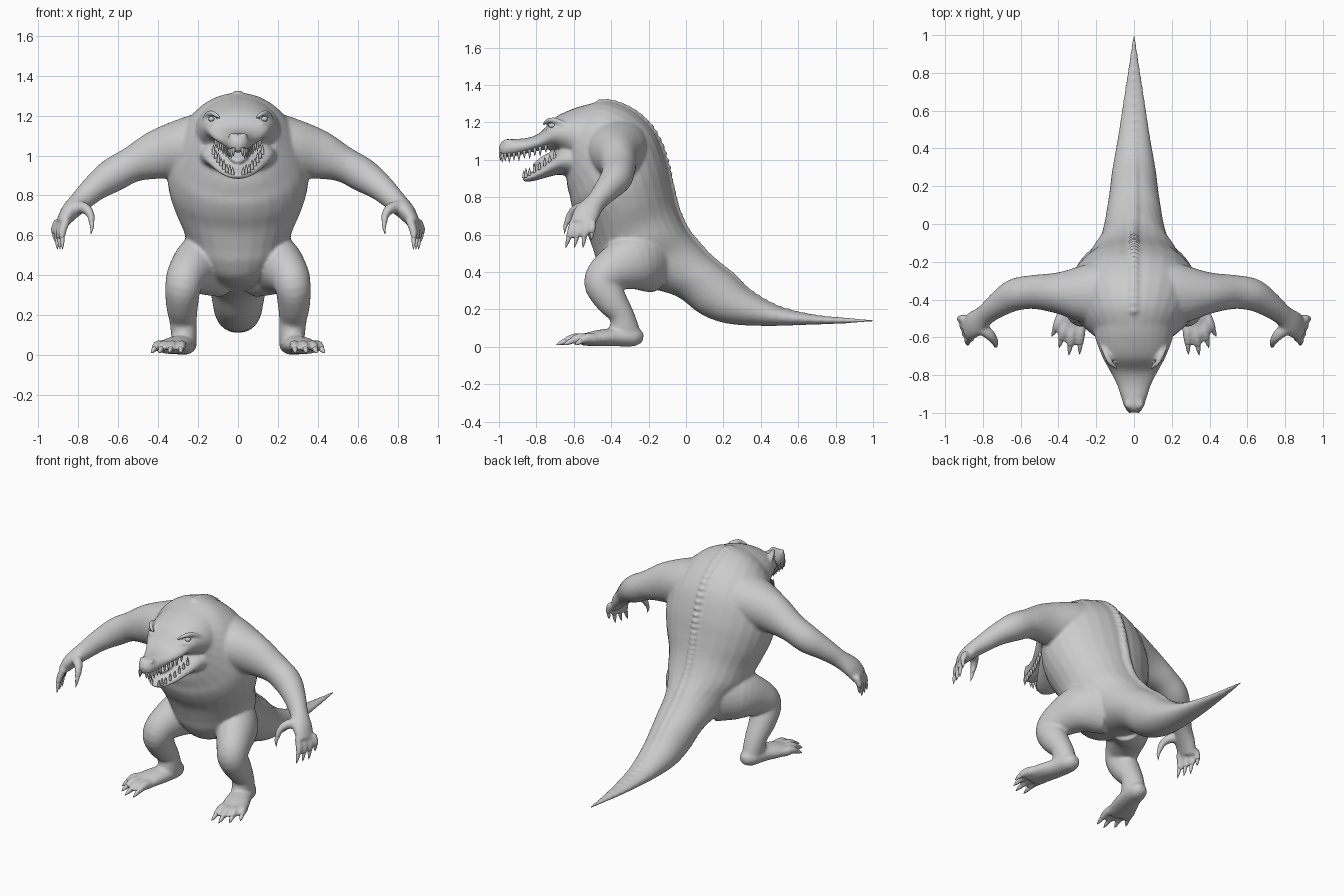
import bpy, bmesh, math
from mathutils import Vector, Matrix

X, Y, Z = Vector((1, 0, 0)), Vector((0, 1, 0)), Vector((0, 0, 1))
N = 28


def smooth(keys, n=5):
    """Catmull-Rom through a list of equal-length tuples."""
    out = []
    for i in range(len(keys) - 1):
        k = [keys[min(max(i + j, 0), len(keys) - 1)] for j in (-1, 0, 1, 2)]
        for s in range(n):
            t = s / n
            out.append([0.5 * (2*b + (c-a)*t + (2*a-5*b+4*c-d)*t*t + (3*b-a-3*c+d)*t**3)
                        for a, b, c, d in zip(*k)])
    return out + [list(keys[-1])]


def skin(bm, rings):
    vs = [[bm.verts.new(p) for p in r] for r in rings]
    for r, q in zip(vs, vs[1:]):
        for i in range(len(r)):
            j = (i + 1) % len(r)
            bm.faces.new((r[i], r[j], q[j], q[i]))
    bm.faces.new(vs[0])
    bm.faces.new(vs[-1])


def ring(c, u, v, n=N):
    return [c + u * math.cos(2*math.pi*i/n) + v * math.sin(2*math.pi*i/n) for i in range(n)]


def trunk(bm, keys):
    """Sections given by upper (y, z), lower (y, z) and half width."""
    rings = []
    for yt, zt, yb, zb, w in smooth(keys):
        a, b = Vector((0, yt, zt)), Vector((0, yb, zb))
        rings.append(ring((a + b) / 2, X * max(w, .002), (a - b) / 2))
    skin(bm, rings)


def limb(bm, keys, ref, side=1, n=N):
    """Sections (x, y, z, radius along ref, other radius)."""
    ks = smooth(keys)
    ps = [Vector(k[:3]) for k in ks]
    rings = []
    for i, k in enumerate(ks):
        t = (ps[min(i+1, len(ps)-1)] - ps[max(i-1, 0)]).normalized()
        u = (ref - t * ref.dot(t)).normalized()
        r = ring(ps[i], u * max(k[3], .001), t.cross(u) * max(k[4], .001), n)
        rings.append([Vector((p.x * side, p.y, p.z)) for p in r])
    skin(bm, rings)


def ball(bm, pos, size):
    bmesh.ops.create_icosphere(bm, subdivisions=2, radius=1,
                               matrix=Matrix.Translation(pos) @ Matrix.Diagonal((*size, 1)))


def finish(bm, name):
    bmesh.ops.recalc_face_normals(bm, faces=bm.faces)
    for f in bm.faces:
        f.smooth = True
    me = bpy.data.meshes.new(name)
    bm.to_mesh(me)
    bm.free()
    ob = bpy.data.objects.new(name, me)
    bpy.context.collection.objects.link(ob)
    return ob


body, claws, teeth, eyes = (bmesh.new() for _ in range(4))

# Torso and tail
torso = [(-.55, 1.29, -.64, .93, .20), (-.42, 1.315, -.635, .86, .26), (-.28, 1.26, -.62, .80, .32),
         (-.17, 1.15, -.61, .75, .35), (-.11, 1.0, -.58, .69, .35), (-.08, .86, -.535, .62, .32),
         (-.05, .74, -.50, .53, .275), (0, .63, -.47, .45, .25), (.06, .555, -.40, .37, .20),
         (.12, .49, -.22, .32, .165), (.18, .44, -.05, .27, .145), (.25, .385, .08, .175, .13),
         (.35, .295, .22, .125, .115), (.5, .215, .42, .112, .085), (.68, .172, .65, .118, .055),
         (.85, .155, .84, .125, .028), (1, .147, 1, .135, .006)]
trunk(body, torso)

# Spine scutes
for k in smooth(torso, 4)[3:-3]:
    s = .012 + .012 * min(1, max(0, .9 - k[0]))
    ball(body, (0, k[0], k[1] - .004), (s * 1.2, s, s * .7))

# Skull with upper jaw, and lower jaw
upper = [(-1.0, 1.075, -.998, 1.035, .02), (-.975, 1.105, -.975, 1.015, .048),
         (-.92, 1.112, -.92, 1.02, .068), (-.85, 1.117, -.85, 1.035, .092), (-.78, 1.145, -.78, 1.05, .128),
         (-.71, 1.22, -.70, 1.055, .168), (-.62, 1.267, -.62, 1.0, .2), (-.53, 1.295, -.56, .92, .22),
         (-.42, 1.312, -.5, .86, .23)]
lower = [(-.875, .905, -.87, .883, .02), (-.85, .92, -.84, .883, .06), (-.78, .965, -.79, .893, .105),
         (-.71, 1.025, -.73, .91, .145), (-.65, 1.08, -.67, .92, .178), (-.56, 1.1, -.6, .9, .2)]
trunk(body, upper)
trunk(body, lower)

# Tongue
limb(body, [(0, -.66, 1.03, .02, .07), (0, -.74, 1.015, .018, .06),
            (0, -.79, .985, .014, .045), (0, -.82, .965, .008, .015)], Z)

for s in (1, -1):
    # Teeth along both jaws
    for keys, a, up, stop in ((upper, -35, -1, 24), (lower, 30, 1, 17)):
        for i in range(2, stop, 2):
            yt, zt, yb, zb, w = smooth(keys)[i]
            ca, sa = math.cos(math.radians(a)), math.sin(math.radians(a))
            p = Vector((w * ca * .93, (yt+yb)/2 + sa*(yt-yb)/2, (zt+zb)/2 + sa*(zt-zb)/2))
            h = .042 if i % 4 else .05
            limb(teeth, [(*p, .009, .009), (*(p + Z*up*h*.5), .007, .007),
                         (*(p + Z*up*h), .001, .001)], X, s, 8)

    # Eyes with lids and brows, nostril bumps
    ball(eyes, (.133*s, -.715, 1.183), (.017, .022, .014))
    limb(body, [(.085, -.765, 1.185, .008, .008), (.122, -.738, 1.21, .014, .014),
                (.148, -.69, 1.21, .015, .015), (.175, -.64, 1.185, .008, .008)], Z, s)
    limb(body, [(.115, -.755, 1.165, .006, .006), (.146, -.715, 1.16, .009, .009),
                (.165, -.67, 1.175, .006, .006)], Z, s)
    ball(body, (.03*s, -.955, 1.1), (.02, .025, .014))

    # Arm and palm
    limb(body, [(.08, -.36, 1.08, .17, .16), (.24, -.37, 1.045, .16, .15), (.4, -.365, 1.005, .11, .125),
                (.53, -.36, .955, .09, .09), (.63, -.375, .9, .085, .085), (.715, -.425, .84, .068, .068),
                (.785, -.48, .775, .055, .055), (.845, -.53, .715, .07, .045),
                (.885, -.555, .655, .065, .03)], Y, s)
    # Fingers
    for i in range(4):
        b, t = Vector((.90 - .013*i, -.50 - .033*i, .675)), Vector((.918 - .013*i, -.505 - .046*i, .53))
        if i == 0:
            t.z = .57
        m = b.lerp(t, .4) + X * .012
        e = b.lerp(t, .68) + X * .008
        limb(body, [(*b, .022, .022), (*m, .02, .02), (*e, .014, .014)], Y, s, 14)
        limb(claws, [(*m.lerp(e, .7), .013, .013), (*e.lerp(t, .4), .009, .009), (*t, .001, .001)], Y, s, 10)
    # Thumb
    limb(body, [(.82, -.54, .745, .035, .035), (.765, -.585, .735, .03, .028), (.738, -.62, .70, .023, .02),
                (.735, -.638, .66, .016, .015)], Y, s, 16)
    limb(claws, [(.735, -.63, .68, .015, .014), (.732, -.645, .645, .01, .01),
                 (.737, -.65, .605, .001, .001)], Y, s, 10)

    # Leg
    limb(body, [(.08, -.17, .46, .12, .17), (.18, -.27, .46, .13, .16), (.25, -.40, .405, .105, .115),
                (.275, -.45, .34, .09, .095), (.28, -.40, .25, .08, .085), (.275, -.345, .17, .068, .067),
                (.27, -.33, .09, .064, .082), (.268, -.33, .04, .06, .085)], X, s)
    # Foot
    limb(body, [(.262, -.23, .045, .025, .025), (.265, -.275, .053, .05, .058), (.285, -.38, .052, .049, .07),
                (.32, -.48, .046, .042, .082), (.342, -.555, .036, .03, .08)], Z, s)
    # Toes
    for b, t in (((.28, -.52), (.288, -.69)), ((.322, -.53), (.345, -.695)),
                 ((.362, -.52), (.396, -.655)), ((.382, -.485), (.435, -.595))):
        b, t = Vector((*b, .042)), Vector((*t, .01))
        m, e = b.lerp(t, .4), b.lerp(t, .72)
        m.z, e.z = .046, .03
        limb(body, [(*b, .03, .03), (*m, .027, .025), (*e, .018, .018)], Z, s, 14)
        limb(claws, [(*m.lerp(e, .75), .016, .015), (*e.lerp(t, .45), .011, .01),
                     (*t, .001, .001)], Z, s, 10)

# Fuse the overlapping body parts into one soft skin
skin_ob = finish(body, "creature_body")
rm = skin_ob.modifiers.new("fuse", 'REMESH')
rm.mode, rm.voxel_size, rm.use_smooth_shade = 'VOXEL', .009, True
sm = skin_ob.modifiers.new("soften", 'SMOOTH')
sm.factor, sm.iterations = .5, 8

finish(claws, "claws")
finish(teeth, "teeth")
finish(eyes, "eyes")
